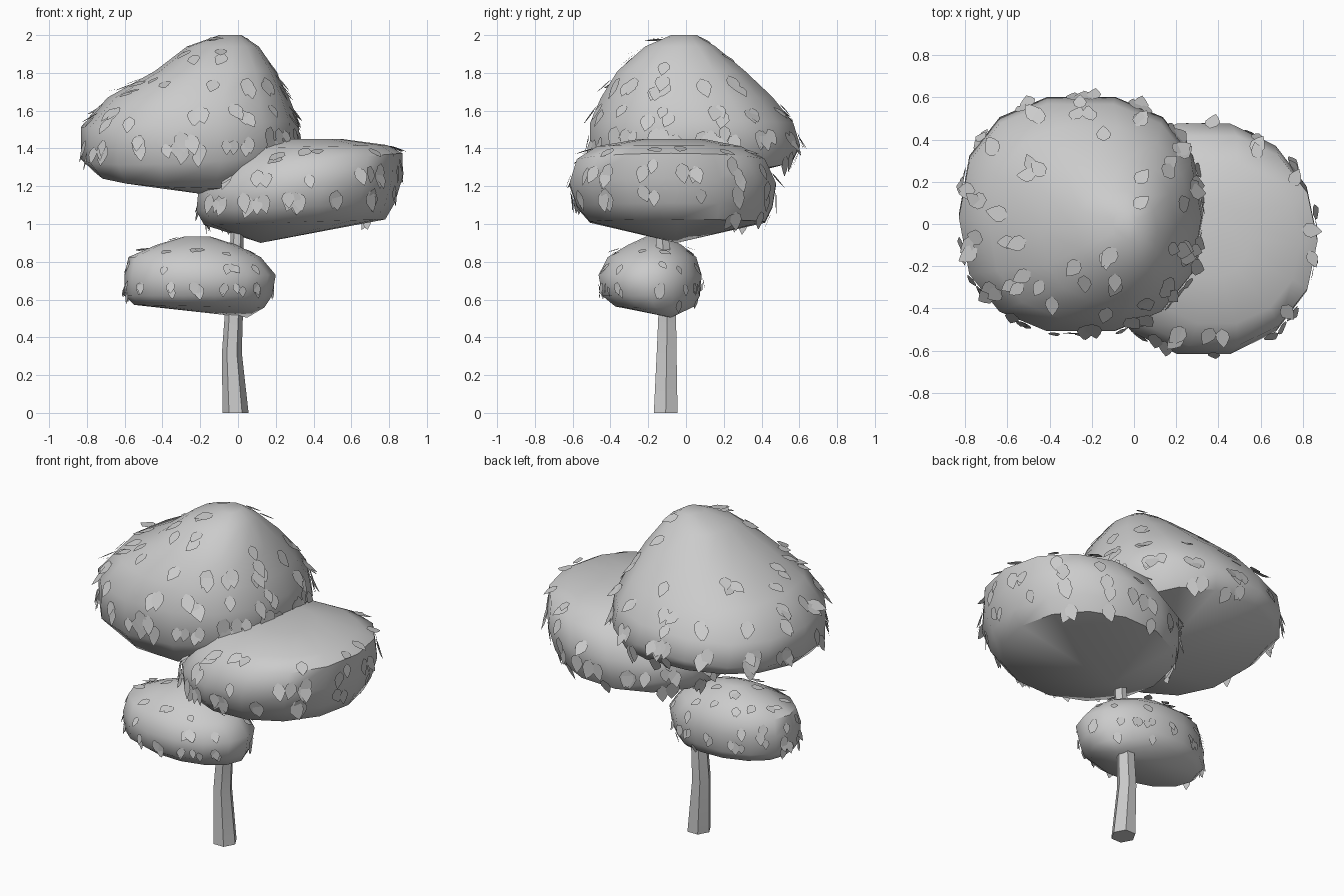
import bpy, bmesh, math, random
from mathutils import Vector

if "Cube" in bpy.data.objects:
    bpy.data.objects.remove(bpy.data.objects["Cube"])

random.seed(7)


def make_object(name, bm, smooth=None):
    if smooth:
        bmesh.ops.recalc_face_normals(bm, faces=bm.faces)
    mesh = bpy.data.meshes.new(name)
    bm.to_mesh(mesh)
    bm.free()
    obj = bpy.data.objects.new(name, mesh)
    bpy.context.collection.objects.link(obj)
    if smooth:
        bpy.ops.object.select_all(action='DESELECT')
        obj.select_set(True)
        bpy.context.view_layer.objects.active = obj
        bpy.ops.object.shade_smooth_by_angle(angle=math.radians(smooth))
    return obj


def loft(rings, sides, bottom=None, power=1.0):
    """Rings are (x0, x1, y0, y1, z, slope_x, slope_y) superellipses in tilted planes."""
    bm = bmesh.new()
    loops = []
    for x0, x1, y0, y1, z, sx, sy in rings:
        loop = []
        for i in range(sides):
            a = math.tau * i / sides
            c, s = math.cos(a), math.sin(a)
            dx = math.copysign(abs(c) ** power, c) * (x1 - x0) / 2
            dy = math.copysign(abs(s) ** power, s) * (y1 - y0) / 2
            loop.append(bm.verts.new(((x0 + x1) / 2 + dx, (y0 + y1) / 2 + dy,
                                      z + sx * dx + sy * dy)))
        loops.append(loop)
    for a, b in zip(loops, loops[1:]):
        for i in range(sides):
            j = (i + 1) % sides
            bm.faces.new((a[i], a[j], b[j], b[i]))
    bm.faces.new(loops[-1])
    if bottom:
        tip = bm.verts.new(bottom)
        for i in range(sides):
            bm.faces.new((loops[0][(i + 1) % sides], loops[0][i], tip))
    else:
        bm.faces.new(loops[0][::-1])
    return bm


def add_leaves(name, crown, count, size, z_low, z_high):
    """Scatter flat pointed leaves over the crown, tips down, denser near the rim."""
    faces = [p for p in crown.data.polygons if -0.45 < p.normal.z < 0.97]
    weights = [p.area * (1.3 - (p.center.z - z_low) / (z_high - z_low)) for p in faces]
    outline = [(0, 0), (0.3, 0.22), (0.36, 0.5), (0.2, 0.8), (0, 1.05),
               (-0.2, 0.8), (-0.36, 0.5), (-0.3, 0.22)]
    bm = bmesh.new()
    for p in random.choices(faces, weights, k=count):
        w = [random.random() + 0.05 for _ in p.vertices]
        pos = sum((crown.data.vertices[v].co * k for v, k in zip(p.vertices, w)),
                  Vector()) / sum(w)
        n = p.normal.copy()
        down = Vector((random.uniform(-.35, .35), random.uniform(-.35, .35), -1))
        down = (down - n * down.dot(n)).normalized()
        side = down.cross(n)
        lift = random.uniform(0.0, 0.38)
        along = down * math.cos(lift) + n * math.sin(lift)
        s = size * random.uniform(0.8, 1.15)
        bm.faces.new([bm.verts.new(pos + n * 0.008 + side * u * s + along * (v - 0.15) * s)
                      for u, v in outline])
    make_object(name, bm)


# Trunk: slightly bent, tapering hexagonal post
trunk = [(-.082, .056, -.18, -.035, 0, 0, 0), (-.085, .02, -.163, -.042, .32, 0, 0),
         (-.068, .027, -.152, -.046, .55, 0, 0), (-.04, .03, -.165, -.085, .92, 0, 0),
         (-.03, .03, -.155, -.085, 1.1, 0, 0)]
make_object("trunk", loft(trunk, 6), 20)

# Foliage masses: rounded caps with shallow conical undersides
upper = [(-.76, .24, -.42, .57, 1.26, -.03, .14), (-.83, .33, -.52, .615, 1.37, .05, .08),
         (-.83, .32, -.52, .58, 1.53, .03, 0), (-.69, .27, -.46, .47, 1.67, 0, 0),
         (-.44, .20, -.37, .32, 1.81, 0, 0), (-.27, .11, -.22, .16, 1.94, 0, 0),
         (-.10, .02, -.08, .06, 2.0, 0, 0)]
middle = [(-.18, .78, -.52, .43, 1.01, .03, 0), (-.22, .83, -.59, .47, 1.09, .04, 0),
          (-.21, .87, -.63, .49, 1.21, .06, 0), (-.12, .87, -.59, .43, 1.335, .08, 0),
          (.0, .79, -.48, .30, 1.41, .02, 0), (.18, .55, -.25, .1, 1.45, 0, 0)]
lower = [(-.55, .14, -.38, .05, .565, -.02, 0), (-.6, .18, -.45, .08, .62, 0, 0),
         (-.6, .2, -.47, .09, .73, 0, 0), (-.58, .12, -.42, .06, .825, 0, 0),
         (-.43, -.01, -.31, -.02, .89, 0, 0), (-.28, -.15, -.21, -.11, .935, 0, 0)]

for label, rings, tip, count, size, power in (
        ("upper", upper, (-.2, -.1, 1.16), 150, .10, .86),
        ("middle", middle, (.12, -.05, .90), 95, .10, .97),
        ("lower", lower, (.05, -.08, .505), 75, .068, 1)):
    crown = make_object(label + "_foliage", loft(rings, 14, tip, power), 50)
    add_leaves(label + "_leaves", crown, count, size, rings[0][4], rings[-1][4])
